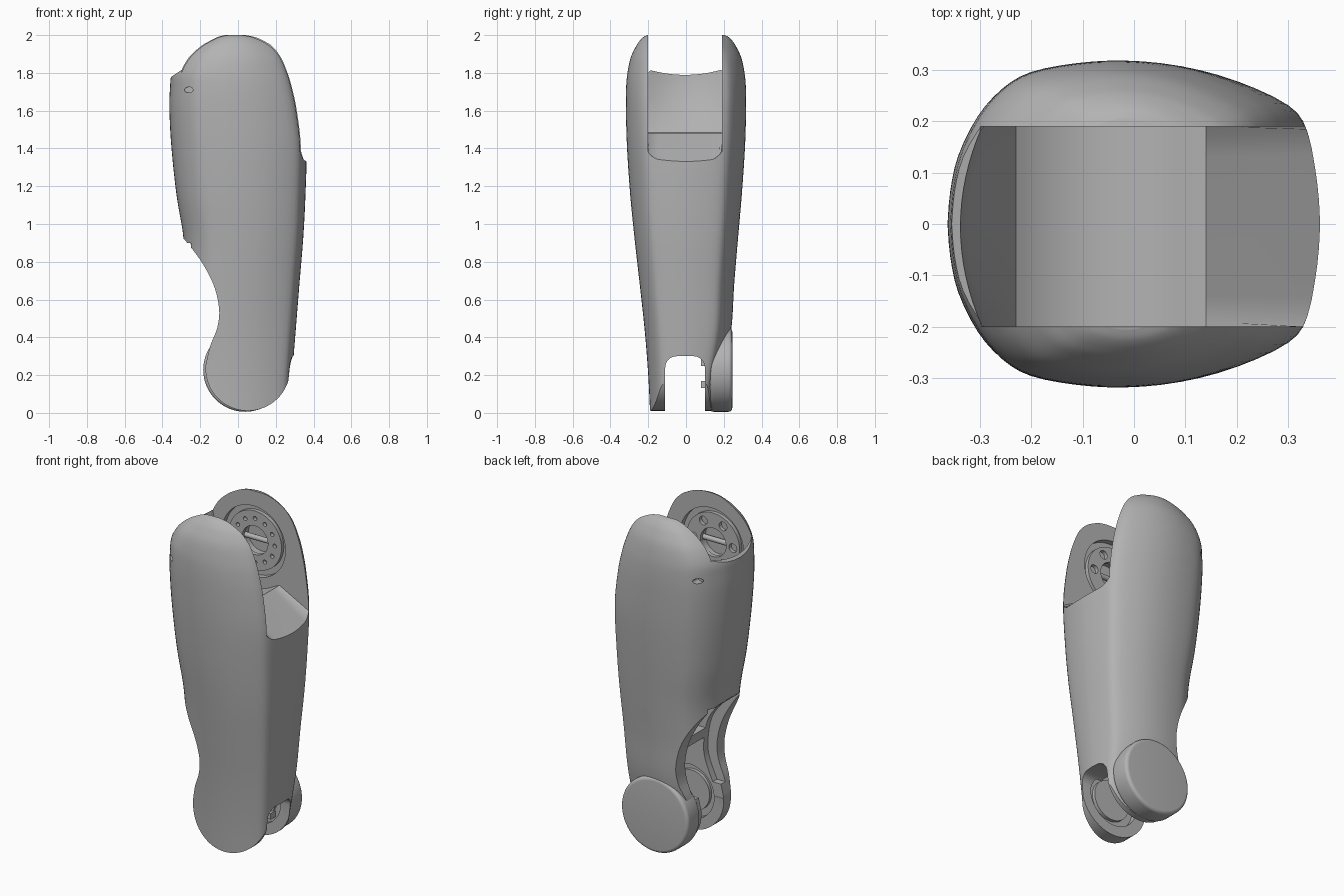
import bpy, bmesh, math
from mathutils import Vector

if "Cube" in bpy.data.objects:
    bpy.data.objects.remove(bpy.data.objects["Cube"], do_unlink=True)

grey = bpy.data.materials.new("plain grey")
grey.use_nodes = True
grey.diffuse_color = (0.45, 0.45, 0.45, 1)
grey.node_tree.nodes["Principled BSDF"].inputs["Base Color"].default_value = grey.diffuse_color


def make_object(name, bm):
    bmesh.ops.recalc_face_normals(bm, faces=bm.faces[:])
    mesh = bpy.data.meshes.new(name)
    bm.to_mesh(mesh)
    bm.free()
    mesh.materials.append(grey)
    obj = bpy.data.objects.new(name, mesh)
    bpy.context.collection.objects.link(obj)
    return obj


def activate(obj):
    bpy.ops.object.select_all(action='DESELECT')
    obj.select_set(True)
    bpy.context.view_layer.objects.active = obj


def smooth(obj):
    activate(obj)
    bpy.ops.object.shade_smooth_by_angle(angle=math.radians(30))


def cut(target, cutter):
    cutter.hide_render = True
    activate(target)
    mod = target.modifiers.new("cut", 'BOOLEAN')
    mod.operation = 'DIFFERENCE'
    mod.solver = 'EXACT'
    mod.object = cutter
    bpy.ops.object.modifier_apply(modifier=mod.name)
    bpy.data.objects.remove(cutter, do_unlink=True)


def spline(points, steps):
    """Smooth path through points of any dimension."""
    path = []
    last = len(points) - 1
    for i in range(last):
        a, b, c, d = (Vector(points[min(max(i + k, 0), last)]) for k in (-1, 0, 1, 2))
        for s in range(steps):
            t = s / steps
            path.append(b + (c - a) * t / 2 + (a * 2 - b * 5 + c * 4 - d) * t * t / 2
                        + (b * 3 - a - c * 3 + d) * t ** 3 / 2)
    return path + [Vector(points[last])]


def arc(x, z, radius, start, end, steps):
    angles = [math.radians(start + (end - start) * i / steps) for i in range(steps + 1)]
    return [(x + radius * math.cos(a), z + radius * math.sin(a)) for a in angles]


def loft(name, loops):
    """Closed skin over a list of equal point loops."""
    bm = bmesh.new()
    rings = [[bm.verts.new(p) for p in loop] for loop in loops]
    for lower, upper in zip(rings, rings[1:]):
        for i in range(len(lower)):
            j = (i + 1) % len(lower)
            bm.faces.new((lower[i], lower[j], upper[j], upper[i]))
    bm.faces.new(rings[0])
    bm.faces.new(rings[-1])
    return make_object(name, bm)


def prism(name, outline, y0, y1, rounded=None, radius=0.05):
    """Side outline extruded along y; outline edges picked by a rule are rounded."""
    bm = bmesh.new()
    face = bm.faces.new([bm.verts.new((p[0], y0, p[1])) for p in outline])
    moved = bmesh.ops.extrude_face_region(bm, geom=[face])["geom"]
    bmesh.ops.translate(bm, vec=(0, y1 - y0, 0),
                        verts=[v for v in moved if isinstance(v, bmesh.types.BMVert)])
    if rounded:
        bm.normal_update()
        edges = []
        for e in bm.edges:
            a, b = e.verts
            mid = (a.co + b.co) / 2
            if abs(a.co.y - b.co.y) < 0.001 and rounded(mid.x, mid.z):
                edges.append(e)
        bmesh.ops.bevel(bm, geom=edges, offset=radius, segments=6, profile=0.5, affect='EDGES')
    return make_object(name, bm)


def disc(name, x, z, radius, y0, y1, bevel=0, sides=48):
    """Cylinder along y."""
    outline = arc(x, z, radius, 0, 360, sides)[:-1]
    rule = (lambda px, pz: True) if bevel else None
    return prism(name, outline, min(y0, y1), max(y0, y1), rule, bevel)


# Main limb: one plan section lofted through height, left, right, front depth, back depth
section = [(-1, 0), (-.985, .2), (-.94, .42), (-.83, .66), (-.69, .83), (-.53, .93), (-.27, .985),
           (0, 1), (.28, .97), (.56, .885), (.83, .74), (.93, .58), (.985, .25), (1, 0)]
stations = [(0, -.28, .275, .19, .14), (.2, -.28, .287, .2, .185), (.43, -.28, .305, .218, .238),
            (.68, -.28, .325, .245, .255), (.92, -.288, .345, .272, .275),
            (1.15, -.325, .357, .295, .295), (1.4, -.352, .362, .312, .312),
            (1.6, -.363, .338, .318, .318), (1.72, -.36, .312, .317, .317),
            (1.8, -.35, .288, .31, .31), (1.88, -.307, .255, .293, .293),
            (1.94, -.245, .215, .265, .265), (1.97, -.195, .176, .245, .245),
            (1.99, -.155, .14, .225, .225), (2, -.12, .1, .205, .205)]
half = spline(section, 3)
plan = half + [Vector((p.x, -p.y)) for p in reversed(half[1:-1])]
loops = []
for z, left, right, front, back in spline(stations, 5):
    middle, reach = (left + right) / 2, (right - left) / 2
    loops.append([(middle + reach * p.x, p.y * (back if p.y > 0 else front), z) for p in plan])
limb = loft("limb_shell", loops)

# Trim the lower end: hollow on the left side, then a round foot
LX, LZ = .052, .235
hollow = spline([(-.285, .92), (-.2, .81), (-.13, .68), (-.1, .55), (-.11, .45),
                 (-.145, .36), (-.168, .27)], 5)
foot = arc(LX, LZ, .224, 175, 360, 36)
cut(limb, prism("lower_trim", [(-.6, .93)] + hollow + foot
                + [(.3, .32), (.6, .32), (.6, -.3), (-.6, -.3)], -.5, .5))

# Upper joint slot with a drum-shaped floor and a sloping lip
UX, UZ = -.05, 1.7
outline = ([(-.6, 2.2), (-.6, 1.75), (-.36, 1.775), (-.3, 1.815)]
           + arc(UX, UZ, .28, 230, 302, 18) + [(.14, 1.482), (.6, 1.17), (.6, 2.2)])
cut(limb, prism("upper_slot", outline, -.2, .19,
                lambda x, z: .2 < x < .5 and z < 1.5, .06))

# Hollow the slot's left wall so that its rim follows the outer curve
scoop = []
for i in range(17):
    t = i / 8 - 1
    bulge = .045 * (1 - t * t)
    scoop.append([(x, -.005 + .195 * t, z) for x, z in
                  ((-.228, 1.487), (-.28 - bulge, 1.65), (-.299 - bulge, 1.85), (-.15, 1.85),
                   (-.15, 1.487))])
cut(limb, loft("wall_scoop", scoop))

# Lower joint slot passing right through
cut(limb, prism("lower_slot", [(-.6, -.2), (.6, -.2), (.6, .3), (-.6, .3)], -.11, .1,
                lambda x, z: abs(x) < .1 and z > .2, .06))

# Open pocket above the lower joint, then two deeper windows in its back wall
pocket = spline([(-.25, .9), (-.16, .82), (-.07, .7), (-.04, .55), (-.05, .45), (-.1, .33)], 4)
cut(limb, prism("pocket", [(-.6, .9)] + pocket + [(-.6, .33)], -.15, .15))
windows = ([(-.3, .84), (-.02, .84), (.15, .76), (.15, .64), (-.2, .64)],
           [(-.3, .58), (.15, .58), (.2, .45), (.15, .25), (-.3, .25)])
for shape in windows:
    cut(limb, prism("window", shape, -.11, .1))

# Round recesses on the inner faces of both forks
for x, z, radius, y0, y1 in ((-.03, UZ, .21, .17, .225), (-.03, UZ, .21, -.17, -.235),
                             (LX, LZ, .16, -.08, -.145), (LX, LZ, .16, .07, .125)):
    cut(limb, disc("recess", x, z, radius, y0, y1))
for side, inner in ((1, .19), (-1, .2)):
    cut(limb, disc("shaft_hole", -.03, UZ, .09, side * inner, side * .27))

# Small oval hole on each side near the top
for side in (1, -1):
    oval = disc("oval_hole", 0, 0, .015, side * .225, side * .4, sides=24)
    oval.scale.x = 1.5
    oval.location = (-.26, 0, 1.71)
    bpy.context.view_layer.update()
    cut(limb, oval)
smooth(limb)

# Bearing rings with screw holes, and a bar across each shaft hole
for side, seat, count, size, word in ((1, .225, 12, .012, "back"), (-1, .235, 6, .026, "front")):
    ring = disc(word + "_bearing_ring", -.03, UZ, .175, side * (seat + .002), side * (seat - .022))
    cut(ring, disc("bore", -.03, UZ, .085, side * .15, side * .3))
    for x, z in arc(-.03, UZ, .13, 0, 360, count)[:-1]:
        cut(ring, disc("screw_hole", x, z, size, side * .15, side * .3, sides=16))
    smooth(ring)
    bpy.ops.mesh.primitive_cylinder_add(vertices=20, radius=.015, depth=.19,
                                        location=(-.03, side * (seat + .012), UZ),
                                        rotation=(0, math.pi / 2, 0))
    bar = bpy.context.object
    bar.name = word + "_cross_bar"
    bar.data.materials.append(grey)
    smooth(bar)

# Lower joint: outer cap disc, inner hubs and small stop tabs
smooth(disc("lower_cap", .038, .228, .222, .125, .245, .02, 64))
for word, y0, y1 in (("front", -.15, -.125), ("back", .13, .11)):
    smooth(disc(word + "_lower_hub", LX, LZ, .12, y0, y1))
for word, z in (("low", .15), ("high", .265)):
    prism(word + "_stop_tab", [(.13, z - .018), (.16, z - .018), (.16, z + .018), (.13, z + .018)],
          .08, .14)
